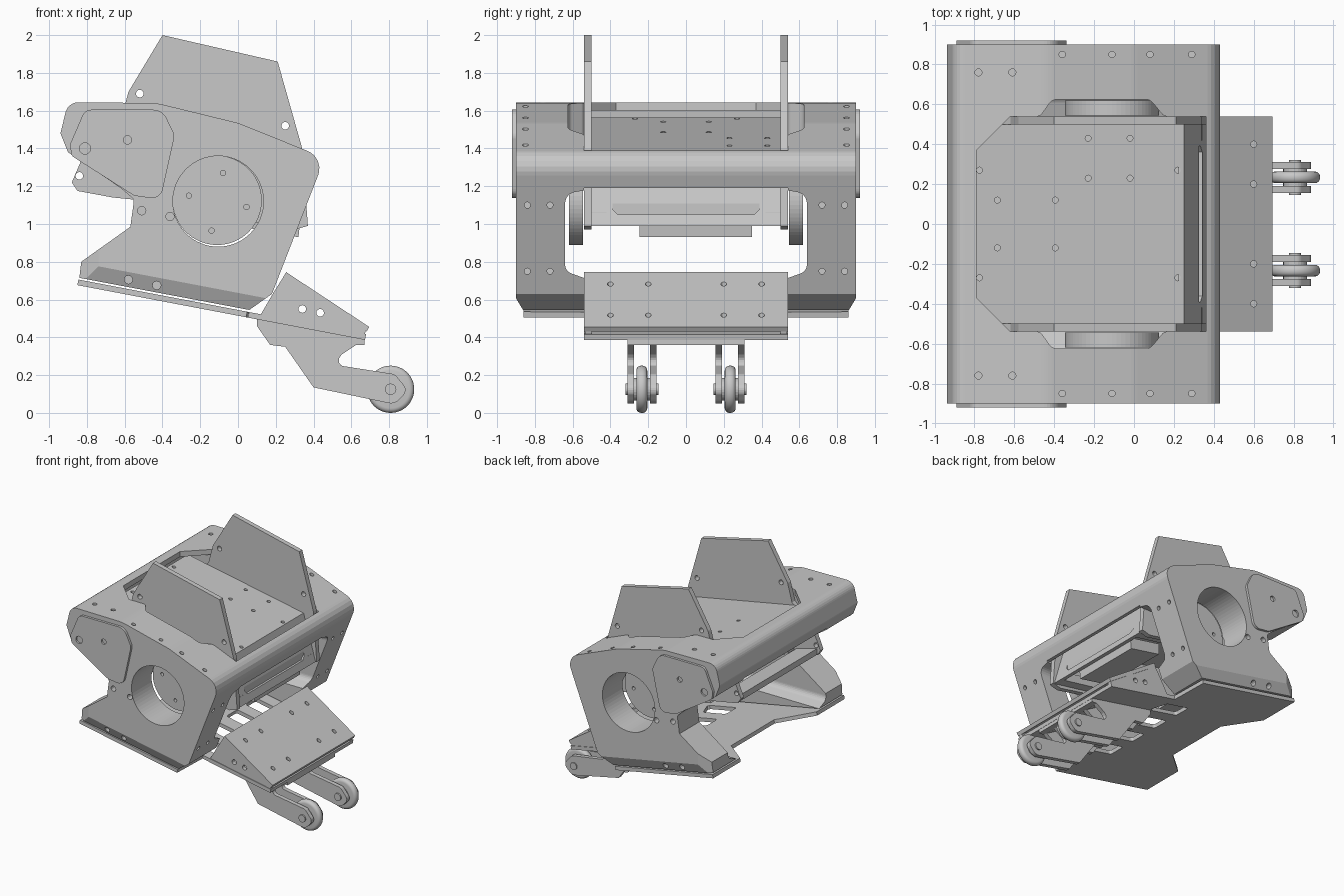
import bpy, bmesh, math
from mathutils import Matrix, Vector

if "Cube" in bpy.data.objects:
    bpy.data.objects.remove(bpy.data.objects["Cube"])

GREY = (0.58, 0.58, 0.58, 1)
metal = bpy.data.materials.new("grey metal")
metal.use_nodes = True
metal.diffuse_color = GREY
metal.node_tree.nodes["Principled BSDF"].inputs["Base Color"].default_value = GREY
TILT = 0.188
SIDES = (1, -1)


def circle(cx, cy, r, n=40):
    return [(cx + r * math.cos(math.tau * i / n), cy + r * math.sin(math.tau * i / n)) for i in range(n)]


def rounded(corners, n=6):
    """Fillet each corner (x, y, radius); a corner without radius stays sharp."""
    out = []
    for i, c in enumerate(corners):
        p = Vector(c[:2])
        if len(c) < 3:
            out.append(tuple(p))
            continue
        a = (Vector(corners[i - 1][:2]) - p).normalized()
        b = (Vector(corners[(i + 1) % len(corners)][:2]) - p).normalized()
        half = a.angle(b) / 2
        reach = c[2] / math.tan(half)
        mid = p + (a + b).normalized() * c[2] / math.sin(half)
        start, end = p + a * reach - mid, p + b * reach - mid
        for k in range(n + 1):
            spoke = start.lerp(end, k / n).normalized()
            out.append(tuple(mid + spoke * c[2]))
    return out


def add_prism(bm, pts, axis, a, b):
    place = {"x": lambda p, t: (t, p[0], p[1]),
             "y": lambda p, t: (p[0], t, p[1]),
             "z": lambda p, t: (p[0], p[1], t)}[axis]
    lo = [bm.verts.new(place(p, a)) for p in pts]
    hi = [bm.verts.new(place(p, b)) for p in pts]
    bm.faces.new(lo)
    bm.faces.new(hi)
    for i in range(len(pts)):
        j = (i + 1) % len(pts)
        bm.faces.new((lo[i], lo[j], hi[j], hi[i]))


def solid(name, prisms, tilt_z=None):
    """Make one object from (points, axis, start, end) prisms, optionally tilted nose-down."""
    bm = bmesh.new()
    for p in prisms:
        add_prism(bm, *p)
    bmesh.ops.recalc_face_normals(bm, faces=bm.faces)
    if tilt_z is not None:
        bm.transform(Matrix.Translation((0, 0, tilt_z)) @ Matrix.Rotation(TILT, 4, "Y"))
    me = bpy.data.meshes.new(name)
    bm.to_mesh(me)
    bm.free()
    me.materials.append(metal)
    ob = bpy.data.objects.new(name, me)
    bpy.context.collection.objects.link(ob)
    return ob


def bake(ob):
    dg = bpy.context.evaluated_depsgraph_get()
    me = bpy.data.meshes.new_from_object(ob.evaluated_get(dg))
    ob.modifiers.clear()
    ob.data = me


def cut(ob, prisms, tilt_z=None):
    cutter = solid("cutter", prisms, tilt_z)
    cutter.hide_render = True
    mod = ob.modifiers.new("cut", "BOOLEAN")
    mod.operation, mod.solver, mod.object = "DIFFERENCE", "EXACT", cutter
    bake(ob)
    bpy.data.objects.remove(cutter)


def mirror_y(half):
    """Close a half outline, given on +y, across y = 0."""
    return half + [(p[0], -p[1]) + tuple(p[2:]) for p in reversed(half)]


# Main shell: one side profile across the full width
shell = solid("main_shell", [(rounded([
    (-0.90, 1.645, 0.07), (-0.43, 1.64, 0.3), (0, 1.535, 0.3), (0.46, 1.35, 0.10), (0.18, 0.63),
    (0.06, 0.545), (-0.84, 0.715), (-0.83, 0.80), (-0.57, 0.985), (-0.55, 1.13, 0.03),
    (-0.62, 1.19), (-0.90, 1.38), (-0.94, 1.48, 0.02)]), "y", -0.9, 0.9)])

# Hollow centre below the roof and the nose strip
cut(shell, [([(-0.85, 1.60), (-0.43, 1.60), (-0.01, 1.495), (0.37, 1.34), (0.40, 1.26), (0.37, 1.19),
              (1, 1.19), (1, 0.3), (-1.2, 0.3), (-1.2, 1.37), (-0.87, 1.40)], "y", -0.54, 0.54)])
# Roof window with rounded bulges over the hubs
cut(shell, [(rounded(mirror_y([(-0.79, 0.37), (-0.62, 0.54), (-0.47, 0.54, 0.03), (-0.41, 0.625, 0.05),
                               (0.08, 0.625, 0.05), (0.15, 0.54, 0.03), (0.36, 0.54)])), "z", 1.0, 2.0)])
# Rounded fore-and-aft channel along the inner walls
cut(shell, [(rounded([(0.50, 0.70), (0.64, 0.75, 0.05), (0.64, 1.16, 0.06), (0.50, 1.185),
                      (-0.50, 1.185), (-0.64, 1.16, 0.06), (-0.64, 0.75, 0.05), (-0.50, 0.70)]),
             "x", -1.2, 1.2)])
# Side bores, lower edge chamfers and rear foot chamfers
cut(shell, [(circle(-0.105, 1.12, 0.24, 64), "y", 0.5 * s, 1.0 * s) for s in SIDES])
cut(shell, [([(0.91 * s, 0.645), (0.85 * s, 0.52), (1.0 * s, 0.52), (1.0 * s, 0.645)], "x", -1.3, 1.0)
            for s in SIDES], 0)
cut(shell, [([(-0.72, 0.91 * s), (-0.92, 0.80 * s), (-0.92, 1.0 * s)], "z", 0.4, 0.985) for s in SIDES])

# Screw holes in roof, nose and side walls
holes = []
for s in SIDES:
    holes += [(circle(x, 0.85 * s, 0.016, 12), "z", z - 0.05, z + 0.1)
              for x, z in ((-0.36, 1.62), (-0.11, 1.56), (0.08, 1.50), (0.29, 1.42))]
    holes += [(circle(x, 0.76 * s, 0.018, 12), "z", 1.62, 1.75) for x in (-0.78, -0.61)]
    holes += [(circle(y * s, z, 0.016, 12), "x", x, 0.6)
              for y in (0.72, 0.84) for z, x in ((1.10, 0.32), (0.75, 0.18))]
    holes += [(circle(x, z, 0.022, 12), "y", 0.83 * s, 0.95 * s)
              for x, z in ((-0.51, 1.07), (-0.36, 1.04), (-0.58, 0.705), (-0.43, 0.675))]
cut(shell, holes)

for s, side in zip(SIDES, ("left", "right")):
    # Outer cover pad
    pad = solid(side + "_cover_pad", [(rounded([
        (-0.89, 1.42, 0.03), (-0.81, 1.605, 0.05), (-0.40, 1.605, 0.08), (-0.335, 1.47, 0.06),
        (-0.41, 1.13, 0.06), (-0.55, 1.15, 0.05), (-0.88, 1.36, 0.03)]), "y", 0.89 * s, 0.92 * s)])
    cut(pad, [(circle(x, z, r, 16), "y", 0.905 * s, 1.0 * s)
              for x, z, r in ((-0.81, 1.40, 0.03), (-0.585, 1.445, 0.022))])
    # Tall inner plate
    plate = solid(side + "_tall_plate", [([
        (-0.40, 2.0), (0.21, 1.86), (0.34, 1.40), (0.37, 0.99), (0.30, 0.97), (-0.56, 1.13), (-0.66, 1.14),
        (-0.85, 1.175), (-0.88, 1.22), (-0.82, 1.36), (-0.62, 1.55), (-0.58, 1.70)], "y", 0.50 * s, 0.54 * s)])
    cut(plate, [(circle(x, z, 0.02, 16), "y", 0.4 * s, 0.6 * s)
                for x, z in ((-0.52, 1.69), (0.25, 1.52), (-0.84, 1.255))])
    # Hub disc with bolt holes
    hub = solid(side + "_hub", [(circle(-0.11, 1.125, 0.236, 64), "y", 0.545 * s, 0.62 * s)])
    cut(hub, [(circle(x, z, 0.014, 12), "y", 0.58 * s, 0.7 * s)
              for x, z in ((-0.08, 1.27), (-0.26, 1.15), (0.045, 1.09), (-0.14, 0.965))])
    # Lower rail of the centre box
    solid(side + "_rail", [([(-0.64, 1.15), (0.34, 0.99), (0.34, 1.06), (-0.64, 1.22)], "y", 0.42 * s, 0.50 * s)])
    # Front bracket cheek
    cheek = solid(side + "_bracket_cheek", [([(0.12, 0.52), (0.19, 0.64), (0.25, 0.735), (0.68, 0.45),
                                              (0.665, 0.395)], "y", 0.50 * s, 0.535 * s)])
    cut(cheek, [(circle(x, z, 0.02, 16), "y", 0.4 * s, 0.6 * s) for x, z in ((0.34, 0.55), (0.435, 0.53))])
    # Wheel fork: two arms, axle and tyre
    arm = rounded([(0.10, 0.50), (0.10, 0.46), (0.17, 0.36), (0.25, 0.35), (0.40, 0.135), (0.83, 0.045, 0.06),
                   (0.90, 0.12, 0.04), (0.83, 0.205, 0.04), (0.51, 0.255, 0.03), (0.55, 0.31), (0.67, 0.39),
                   (0.65, 0.405)])
    solid(side + "_wheel_fork", [(arm, "y", y * s, (y + 0.035) * s) for y in (0.155, 0.275)])
    solid(side + "_axle", [(circle(0.808, 0.125, 0.03, 20), "y", 0.145 * s, 0.32 * s),
                           (circle(0.808, 0.125, 0.06, 24), "y", 0.19 * s, 0.275 * s)])
    wheel = solid(side + "_wheel", [(circle(0.808, 0.125, 0.125, 48), "y", 0.205 * s, 0.263 * s)])
    bev = wheel.modifiers.new("round", "BEVEL")
    bev.width, bev.segments = 0.025, 4
    bake(wheel)
    wheel.data.shade_smooth()

# Centre box: sloping deck, front wall, rear crossbar and drawer
deck = solid("centre_deck", [([(-0.81, 1.565), (0.25, 1.364), (0.24, 1.33), (-0.81, 1.53)], "y", -0.50, 0.50)])
spots = [(x, y * s) for s in SIDES for x, y in ((-0.775, 0.27), (0.22, 0.27), (-0.685, 0.12), (-0.395, 0.12))]
spots += [(x, y) for x in (-0.23, -0.02) for y in (0.23, 0.43)]
cut(deck, [(circle(x, y, 0.015, 12), "z", 1.39 - 0.19 * x, 1.6 - 0.19 * x) for x, y in spots])
front = solid("centre_front_wall", [([(0.25, 1.364), (0.36, 0.99), (0.33, 0.99), (0.22, 1.36)], "y", -0.50, 0.50)])
cut(front, [([(-0.39, 1.08), (-0.36, 1.05), (0.36, 1.05), (0.39, 1.08), (0.39, 1.18), (-0.39, 1.18)],
             "x", 0.325, 0.6)])
solid("rear_crossbar", [([(-0.85, 1.18), (-0.66, 1.145), (-0.66, 1.18), (-0.85, 1.23)], "y", -0.50, 0.50)])
solid("front_drawer", [([(0.05, 0.98), (0.32, 0.93), (0.33, 1.02), (0.05, 1.07)], "y", -0.245, 0.35)])

# Tilted base plate with slots and a notched rear edge
base = solid("base_plate", [(mirror_y([(-0.62, 0.28), (-0.86, 0.50), (-0.86, 0.86), (0.05, 0.86),
                                       (0.06, 0.54), (0.69, 0.54)]), "z", -0.03, 0)], 0.545)
slots = [(rounded([(-0.15, y - 0.07, 0.02), (0.12, y - 0.07, 0.02), (0.06, y + 0.07, 0.02),
                   (-0.15, y + 0.07, 0.02)], 3), "z", -0.2, 0.2) for y in (-0.38, -0.13, 0.13, 0.38)]
cut(base, slots, 0.545)

# Sloping front plate and the bar joining the forks
ramp = solid("front_ramp", [([(0.255, 0.745), (0.695, 0.455), (0.68, 0.43), (0.24, 0.72)], "y", -0.54, 0.54)])
cut(ramp, [(circle(x, y * s, 0.016, 12), "z", 0.3, 0.9)
           for s in SIDES for x, y in ((0.35, 0.40), (0.60, 0.40), (0.35, 0.20), (0.60, 0.20))])
solid("fork_bar", [([(0.50, 0.43), (0.67, 0.40), (0.67, 0.36), (0.62, 0.36)], "y", -0.31, 0.31)])
